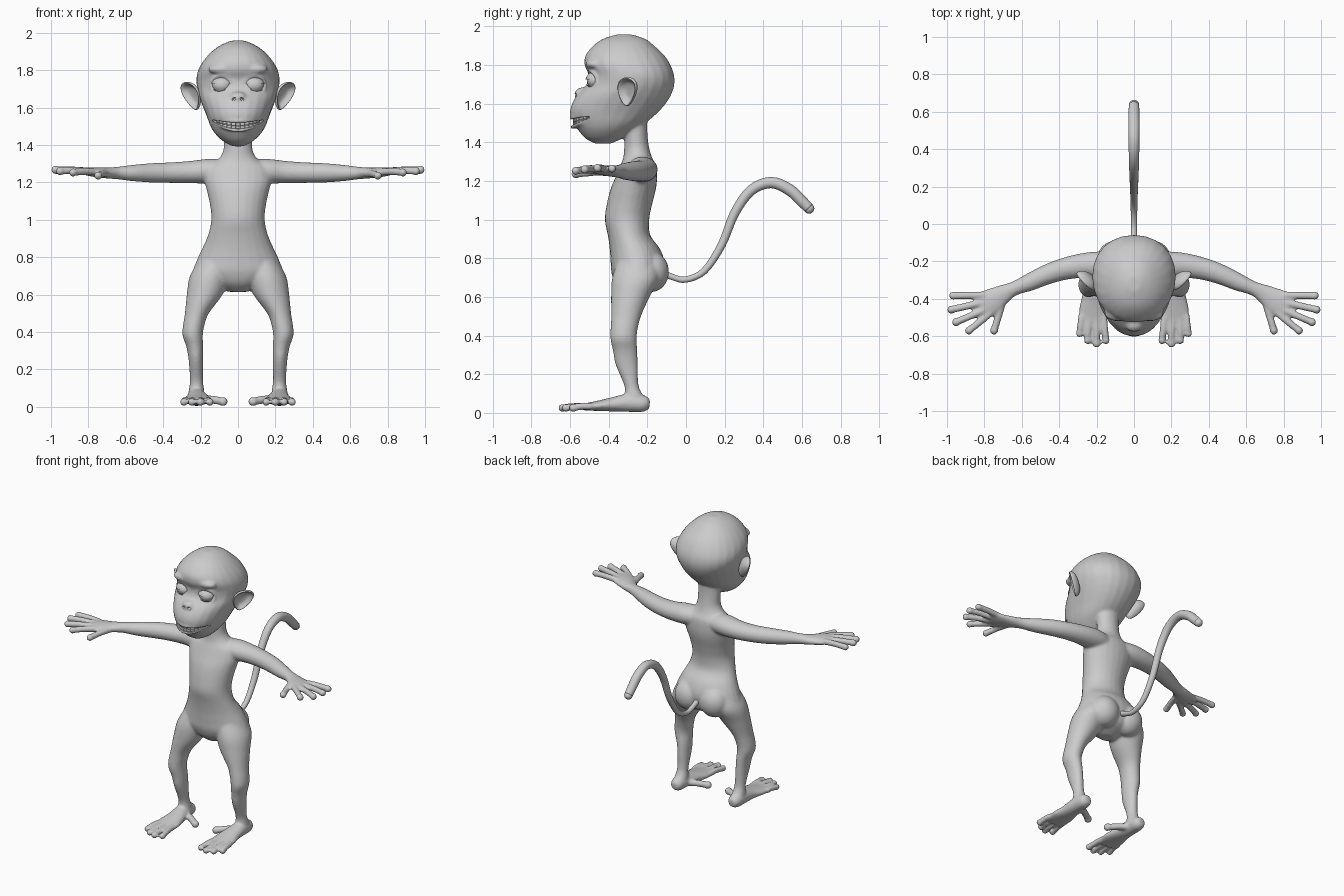
import bpy, bmesh, math
from mathutils import Vector, Matrix

if "Cube" in bpy.data.objects:
    bpy.data.objects.remove(bpy.data.objects["Cube"])

skin = bpy.data.materials.new("plain grey")
skin.use_nodes = True
skin.diffuse_color = (0.6, 0.6, 0.6, 1)
skin.node_tree.nodes["Principled BSDF"].inputs["Base Color"].default_value = (0.6, 0.6, 0.6, 1)
X, Z = Vector((1, 0, 0)), Vector((0, 0, 1))


def curve_through(rows, steps=4):
    """Catmull-Rom interpolation of rows of numbers."""
    rows = [Vector(r) for r in rows]
    out = []
    for i in range(len(rows) - 1):
        a, b, c, d = rows[max(i - 1, 0)], rows[i], rows[i + 1], rows[min(i + 2, len(rows) - 1)]
        for k in range(steps):
            t = k / steps
            out.append(b + (c - a) * (t / 2) + (2 * a - 5 * b + 4 * c - d) * (t * t / 2)
                       + (3 * b - a - 3 * c + d) * (t ** 3 / 2))
    return out + [rows[-1]]


def skin_rings(bm, rings):
    loops = [[bm.verts.new(p) for p in ring] for ring in rings]
    n = len(loops[0])
    for a, b in zip(loops, loops[1:]):
        for i in range(n):
            bm.faces.new((a[i], a[(i + 1) % n], b[(i + 1) % n], b[i]))
    bm.faces.new(loops[0][::-1])
    bm.faces.new(loops[-1])


def tube(bm, rows, side, normal=None, mirror=1, power=2, n=24):
    """Loft rows of (x, y, z, radius along side, radius across)."""
    rows = curve_through(rows)
    pts = [Vector((r[0] * mirror, r[1], r[2])) for r in rows]
    rings = []
    for i, r in enumerate(rows):
        along = normal or (pts[min(i + 1, len(pts) - 1)] - pts[max(i - 1, 0)]).normalized()
        across = along.cross(side).normalized()
        u = across.cross(along)
        ring = []
        for k in range(n):
            c, s = math.cos(2 * math.pi * k / n), math.sin(2 * math.pi * k / n)
            c, s = (math.copysign(abs(v) ** (2 / power), v) for v in (c, s))
            ring.append(pts[i] + u * (c * max(r[3], 0.003)) + across * (s * max(r[4], 0.003)))
        rings.append(ring)
    skin_rings(bm, rings)


def ball(bm, centre, radii, rot=Matrix()):
    m = Matrix.Translation(centre) @ rot @ Matrix.Diagonal((*radii, 1))
    bmesh.ops.create_uvsphere(bm, u_segments=24, v_segments=16, radius=1, matrix=m)


def digit(bm, base, tip, r, mirror, bulge=0.004):
    """Finger or toe: slightly arched tube with a round pad at the end."""
    a, b = Vector(base), Vector(tip)
    mid = (a + b) / 2 + Z * bulge
    tube(bm, [(*a, r, r), (*mid, r, r), (*b, r, r)], Z, mirror=mirror, n=14)
    ball(bm, (b.x * mirror, b.y, b.z), (r * 1.15,) * 3)


def finish(name, bm):
    bmesh.ops.recalc_face_normals(bm, faces=bm.faces)
    for f in bm.faces:
        f.smooth = True
    me = bpy.data.meshes.new(name)
    bm.to_mesh(me)
    bm.free()
    ob = bpy.data.objects.new(name, me)
    bpy.context.collection.objects.link(ob)
    me.materials.append(skin)
    return ob


def profile(rows):
    """Rows of (z, front y, back y, half width) to centred stations."""
    return [(0, (f + b) / 2, z, w, (b - f) / 2) for z, f, b, w in rows]


def mouth_point(t, inset=0):
    """Point on the smiling mouth line; t is the angle from the middle."""
    x, y = (0.152 - inset) * math.sin(t), -0.395 - (0.195 - inset) * math.cos(t)
    return Vector((x, y, 1.503 + 1.7 * x * x))


def mouth_tube(bm, dz, rz, ry, inset=0.0):
    rows = []
    for i in range(-4, 5):
        p, k = mouth_point(math.radians(i * 15), inset), 1 - (i / 4) ** 2 * 0.8
        rows.append((p.x, p.y, p.z + dz * k, rz * k, ry * k))
    tube(bm, rows, Z, n=16)


# Torso and neck
bm = bmesh.new()
tube(bm, profile([
    (0.615, -0.31, -0.23, 0.05), (0.66, -0.36, -0.14, 0.16), (0.72, -0.385, -0.115, 0.235),
    (0.78, -0.39, -0.11, 0.222), (0.85, -0.395, -0.135, 0.19), (0.92, -0.405, -0.185, 0.16),
    (1.0, -0.42, -0.19, 0.143), (1.08, -0.41, -0.175, 0.15), (1.16, -0.39, -0.155, 0.168),
    (1.22, -0.365, -0.15, 0.182), (1.28, -0.34, -0.155, 0.17), (1.32, -0.325, -0.175, 0.11),
    (1.37, -0.32, -0.19, 0.079), (1.45, -0.32, -0.2, 0.077), (1.55, -0.33, -0.2, 0.08)]), X, Z)

# Head with muzzle
tube(bm, profile([
    (1.393, -0.47, -0.39, 0.03), (1.42, -0.52, -0.33, 0.08), (1.46, -0.555, -0.27, 0.122),
    (1.50, -0.58, -0.21, 0.147), (1.55, -0.6, -0.15, 0.166), (1.60, -0.59, -0.105, 0.186),
    (1.65, -0.56, -0.075, 0.205), (1.70, -0.515, -0.06, 0.218), (1.75, -0.505, -0.062, 0.223),
    (1.80, -0.525, -0.08, 0.213), (1.85, -0.52, -0.112, 0.185), (1.90, -0.48, -0.165, 0.14),
    (1.935, -0.43, -0.21, 0.09), (1.958, -0.36, -0.28, 0.035)]), X, Z, power=2.15)
ball(bm, (0, -0.535, 1.65), (0.05, 0.042, 0.035))

# Lips
mouth_tube(bm, 0.024, 0.011, 0.013)
mouth_tube(bm, -0.024, 0.011, 0.013, 0.004)

for s in (-1, 1):
    # Brow ridge and eye socket rim
    ball(bm, (s * 0.085, -0.475, 1.805), (0.075, 0.045, 0.03))
    rim = []
    for i in range(25):
        a = 2 * math.pi * i / 24
        rim.append((0.085 + 0.06 * math.cos(a), -0.497 + 0.035 * (math.cos(a) > 0) * math.cos(a) ** 2,
                    1.72 + 0.052 * math.sin(a), 0.009, 0.009))
    tube(bm, rim, Vector((0, 1, 0)), mirror=s, n=10)

    # Buttock
    ball(bm, (s * 0.095, -0.18, 0.73), (0.1, 0.092, 0.105))

    # Leg
    tube(bm, [(0.12, -0.25, 0.8, 0.08, 0.1), (0.15, -0.26, 0.7, 0.107, 0.122),
              (0.178, -0.288, 0.6, 0.096, 0.1), (0.22, -0.31, 0.5, 0.064, 0.077),
              (0.238, -0.321, 0.43, 0.057, 0.07), (0.242, -0.323, 0.38, 0.054, 0.068),
              (0.231, -0.315, 0.32, 0.045, 0.063), (0.225, -0.307, 0.25, 0.039, 0.058),
              (0.222, -0.282, 0.14, 0.035, 0.037), (0.222, -0.268, 0.08, 0.042, 0.05),
              (0.222, -0.265, 0.035, 0.03, 0.04)], X, Z, s)

    # Foot and toes
    tube(bm, [(0.222, -0.188, 0.045, 0.024, 0.025), (0.222, -0.22, 0.048, 0.044, 0.043),
              (0.222, -0.3, 0.052, 0.05, 0.047), (0.216, -0.38, 0.044, 0.062, 0.037),
              (0.217, -0.46, 0.036, 0.078, 0.026), (0.22, -0.53, 0.03, 0.075, 0.018)], X, mirror=s)
    for bx, tx, ty in ((0.163, 0.15, -0.622), (0.203, 0.2, -0.64), (0.243, 0.247, -0.622), (0.28, 0.29, -0.585)):
        digit(bm, (bx, -0.49, 0.034), (tx, ty, 0.026), 0.019, s)
    digit(bm, (0.2, -0.285, 0.042), (0.08, -0.358, 0.028), 0.022, s)

    # Arm
    tube(bm, [(0.05, -0.235, 1.26, 0.06, 0.07), (0.15, -0.225, 1.26, 0.066, 0.078),
              (0.25, -0.22, 1.255, 0.06, 0.068), (0.36, -0.237, 1.252, 0.055, 0.06),
              (0.46, -0.268, 1.251, 0.052, 0.054), (0.56, -0.312, 1.25, 0.044, 0.047),
              (0.64, -0.345, 1.25, 0.034, 0.038), (0.7, -0.375, 1.25, 0.029, 0.052),
              (0.77, -0.418, 1.255, 0.025, 0.072), (0.825, -0.445, 1.26, 0.018, 0.066)], Z, mirror=s)

    # Fingers and thumb
    for base, tip in (((0.8, -0.38, 1.26), (0.967, -0.383, 1.264)), ((0.81, -0.42, 1.26), (0.977, -0.458, 1.267)),
                      ((0.8, -0.46, 1.26), (0.952, -0.525, 1.26)), ((0.765, -0.475, 1.255), (0.882, -0.57, 1.253)),
                      ((0.7, -0.41, 1.245), (0.748, -0.57, 1.236))):
        digit(bm, base, tip, 0.02, s)

body = finish("body", bm)
mod = body.modifiers.new("blend", "REMESH")
mod.mode, mod.voxel_size, mod.use_smooth_shade = "VOXEL", 0.008, True
mod = body.modifiers.new("soften", "SMOOTH")
mod.factor, mod.iterations = 0.5, 8

# Mouth and nostril openings
bm = bmesh.new()
mouth_tube(bm, 0, 0.017, 0.03)
for s in (-1, 1):
    ball(bm, (s * 0.022, -0.578, 1.645), (0.013, 0.02, 0.008), Matrix.Rotation(s * 0.5, 4, "Y"))
cutter = finish("face_cutter", bm)
cutter.hide_render = True
cutter.hide_viewport = True
mod = body.modifiers.new("openings", "BOOLEAN")
mod.operation, mod.object, mod.solver = "DIFFERENCE", cutter, "EXACT"

# Teeth
bm = bmesh.new()
for i in range(-5, 6):
    t = math.radians(i * 9.5)
    for dz in (-0.0085, 0.0085):
        m = Matrix.Translation(mouth_point(t, 0.014) + Z * dz) @ Matrix.Rotation(t, 4, "Z")
        bmesh.ops.create_cube(bm, size=1, matrix=m @ Matrix.Diagonal((0.024, 0.02, 0.016, 1)))
teeth = finish("teeth", bm)
bev = teeth.modifiers.new("round", "BEVEL")
bev.width, bev.segments = 0.003, 2

# Tail
bm = bmesh.new()
tube(bm, [(0, y, z, r, r) for y, z, r in (
    (-0.14, 0.735, 0.018), (-0.07, 0.703, 0.016), (0, 0.69, 0.016), (0.095, 0.735, 0.018), (0.185, 0.87, 0.021),
    (0.25, 1.03, 0.024), (0.335, 1.15, 0.027), (0.44, 1.192, 0.029), (0.535, 1.155, 0.03),
    (0.6, 1.095, 0.029), (0.635, 1.06, 0.027))], X)
ball(bm, (0, 0.637, 1.058), (0.027,) * 3)
finish("tail", bm)

for s, label in ((1, "left"), (-1, "right")):
    # Eyeball with upper and lower lids
    bm = bmesh.new()
    ball(bm, (s * 0.085, -0.468, 1.72), (0.052, 0.045, 0.042))
    finish(label + "_eyeball", bm)
    bm = bmesh.new()
    centre = Vector((s * 0.085, -0.468, 1.72))
    for sign, cut in ((1, 0.006), (-1, 0.024)):
        part = bmesh.new()
        ball(part, centre, (0.057, 0.052, 0.047))
        bmesh.ops.bisect_plane(part, geom=part.verts[:] + part.edges[:] + part.faces[:],
                               plane_co=centre + Z * cut * sign, plane_no=Z * sign, clear_inner=True)
        bmesh.ops.holes_fill(part, edges=[e for e in part.edges if e.is_boundary])
        tmp = bpy.data.meshes.new("lid")
        part.to_mesh(tmp)
        part.free()
        bm.from_mesh(tmp)
        bpy.data.meshes.remove(tmp)
    lids = finish(label + "_eyelids", bm)
    lids.data.set_sharp_from_angle(angle=math.radians(50))

    # Cupped ear
    bm = bmesh.new()
    u, w = Vector((0.68, 0.73, 0)), Vector((0.33, 0, 0.94))
    out = u.cross(w).normalized()
    rings = []
    for k, depth in curve_through([(0.1, -0.034), (0.55, -0.03), (0.88, -0.014), (1, 0.002), (0.94, 0.01),
                                   (0.82, 0.003), (0.55, -0.014), (0.1, -0.018)], 3):
        ring = []
        for i in range(28):
            c, h = math.cos(math.tau * i / 28), math.sin(math.tau * i / 28)
            p = Vector((0.246, -0.302, 1.663)) + u * (k * 0.062 * c * (1 + 0.35 * h)) + w * (k * 0.08 * h) + out * depth
            ring.append((s * p.x, p.y, p.z))
        rings.append(ring)
    skin_rings(bm, rings)
    finish(label + "_ear", bm)
